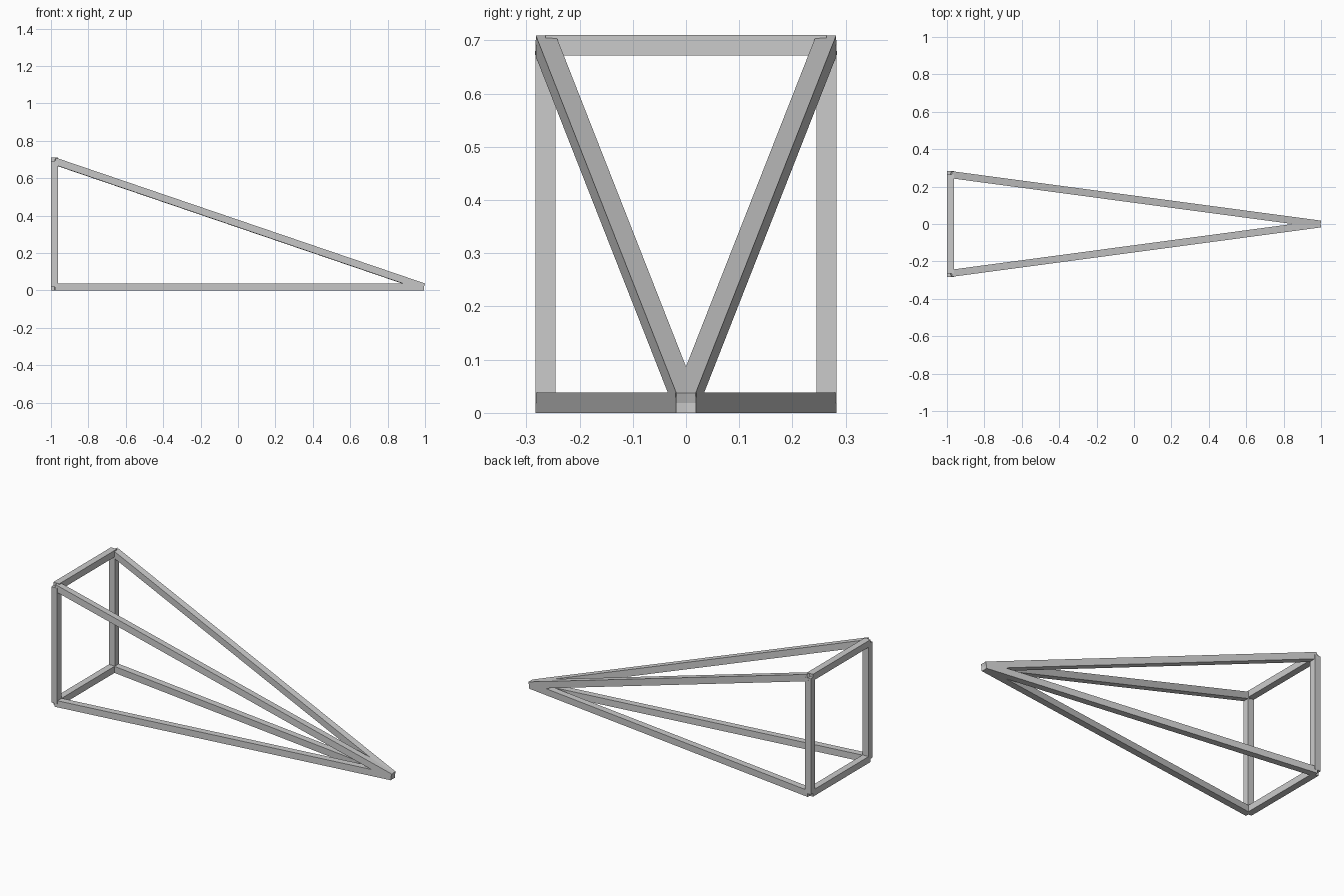
import bpy
from mathutils import Vector, Matrix

if "Cube" in bpy.data.objects:
    bpy.data.objects.remove(bpy.data.objects["Cube"])

H = 0.019  # half thickness of every square bar


def bar(name, a, b, hint=(0, 0, 1)):
    """Square bar running from a to b, one face pair kept level with hint."""
    a, b = Vector(a), Vector(b)
    d = (b - a).normalized()
    side = Vector(hint).cross(d).normalized()
    up = d.cross(side)
    bpy.ops.mesh.primitive_cube_add(size=1)
    ob = bpy.context.object
    ob.name = name
    m = Matrix((d * (b - a).length, side * 2 * H, up * 2 * H)).transposed()
    ob.data.transform(Matrix.Translation((a + b) / 2) @ m.to_4x4())
    return ob


BACK, Y, LOW, HIGH = -1 + H, 0.283 - H, H, 0.71 - H
tip = (0.9915, 0, LOW)

# Posts and long bars on both sides
for label, s in (("front", -1), ("rear", 1)):
    low, high = (BACK, s * Y, LOW), (BACK, s * Y, HIGH)
    bar(label + "_post", low, high, (1, 0, 0))
    bar(label + "_base_bar", low, tip)
    bar(label + "_sloping_bar", high, tip)

# Cross bars joining the posts
for label, z in (("lower", LOW), ("upper", HIGH)):
    bar(label + "_cross_bar", (BACK, -Y, z), (BACK, Y, z))
